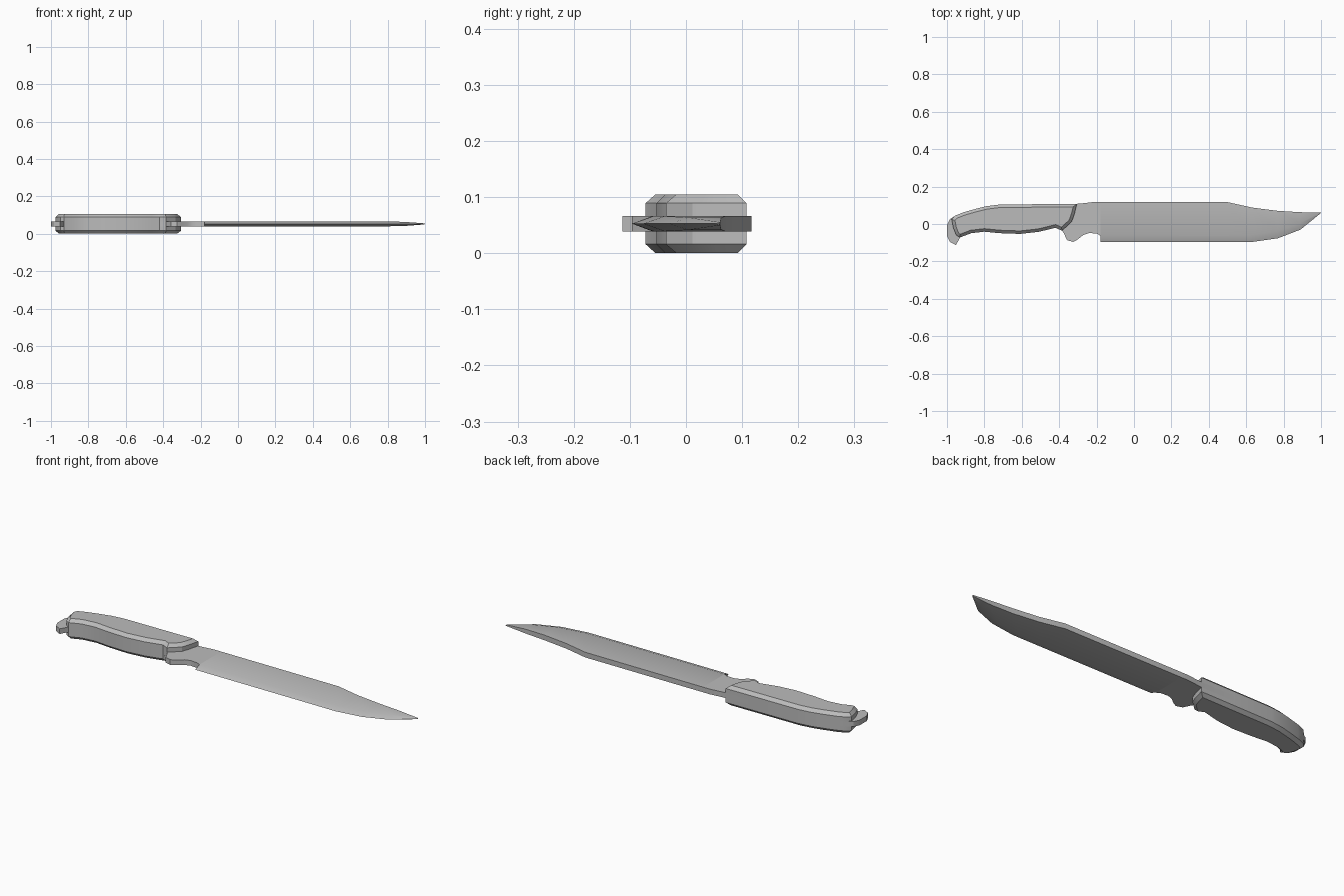
import bpy
import bmesh
import math

if "Cube" in bpy.data.objects:
    bpy.data.objects.remove(bpy.data.objects["Cube"], do_unlink=True)

MID, HALF = 0.0525, 0.0135      # centre height and half thickness of the steel
TOP, CHAMFER = 0.105, 0.016

steel = bpy.data.materials.new("plain grey")
steel.use_nodes = True
GREY = (0.5, 0.5, 0.5, 1)
steel.diffuse_color = GREY
steel.node_tree.nodes["Principled BSDF"].inputs["Base Color"].default_value = GREY


def finish(name, bm):
    bmesh.ops.recalc_face_normals(bm, faces=bm.faces)
    mesh = bpy.data.meshes.new(name)
    bm.to_mesh(mesh)
    bm.free()
    mesh.materials.append(steel)
    obj = bpy.data.objects.new(name, mesh)
    bpy.context.collection.objects.link(obj)
    bpy.ops.object.select_all(action="DESELECT")
    obj.select_set(True)
    bpy.context.view_layer.objects.active = obj
    bpy.ops.object.shade_smooth_by_angle(angle=math.radians(28))
    return obj


def slab(name, outline, z0, z1, chamfer=0.0):
    """Extrude an outline from z0 to z1, with an optional chamfer at z1."""
    bm = bmesh.new()
    sign = 1 if z1 > z0 else -1
    low = [bm.verts.new((x, y, z0)) for x, y in outline]
    high = [bm.verts.new((x, y, z1 - sign * chamfer)) for x, y in outline]
    bm.faces.new(low)
    cap = bm.faces.new(high)
    for i in range(len(low)):
        j = (i + 1) % len(low)
        bm.faces.new((low[i], low[j], high[j], high[i]))
    bmesh.ops.recalc_face_normals(bm, faces=bm.faces)
    if chamfer:
        bmesh.ops.inset_region(bm, faces=[cap], thickness=chamfer,
                               depth=0, use_even_offset=True)
        for v in cap.verts:
            v.co.z = z1
    return finish(name, bm)


# Handle edges, shared by the tang and both scales
back = [(-0.955, 0.045), (-0.91, 0.063), (-0.85, 0.08), (-0.79, 0.095),
        (-0.72, 0.104), (-0.5, 0.106), (-0.305, 0.108)]
belly = [(-0.42, -0.02), (-0.46, -0.03), (-0.51, -0.042), (-0.61, -0.053),
         (-0.72, -0.049), (-0.8, -0.041), (-0.87, -0.049), (-0.93, -0.072)]

# Grip scales on both sides, with an angled front end
front_end = [(-0.318, 0.055), (-0.333, 0.012), (-0.385, -0.036)]
rear_end = [(-0.95, -0.06), (-0.966, -0.02), (-0.975, 0.025)]
scale = back + front_end + belly + rear_end
slab("upper_grip_scale", scale, MID + HALF, TOP, CHAMFER)
slab("lower_grip_scale", scale, MID - HALF, 0, CHAMFER)

# Full tang with finger guard, choil and hooked pommel
choil = [(-0.28, 0.11), (-0.22, 0.117), (-0.18, 0.117), (-0.18, -0.062),
         (-0.2, -0.051), (-0.24, -0.048), (-0.27, -0.058), (-0.3, -0.082),
         (-0.325, -0.096), (-0.358, -0.086), (-0.375, -0.05), (-0.385, -0.034)]
pommel = [(-0.952, -0.113), (-0.985, -0.095), (-1, -0.065), (-1, -0.005),
          (-0.985, 0.025)]
slab("tang", back + choil + belly + pommel, MID - HALF, MID + HALF)

# Clip-point blade: x, spine y, bevel y, edge y, half thickness
stations = [(-0.18, 0.117, -0.06, -0.096, HALF),
            (0.5, 0.117, -0.06, -0.096, HALF),
            (0.63, 0.088, -0.058, -0.096, HALF),
            (0.77, 0.07, -0.038, -0.076, HALF),
            (0.89, 0.063, 0.005, -0.03, 0.011),
            (0.995, 0.061, 0.058, 0.055, 0.003)]
bm = bmesh.new()
rings = []
for x, spine, bevel, edge, t in stations:
    points = [(spine, t), (bevel, t), (edge, 0), (bevel, -t), (spine, -t)]
    rings.append([bm.verts.new((x, y, MID + z)) for y, z in points])
for a, b in zip(rings, rings[1:]):
    for i in range(5):
        j = (i + 1) % 5
        bm.faces.new((a[i], a[j], b[j], b[i]))
bm.faces.new(rings[0])
tip = bm.verts.new((1, 0.061, MID))
for i in range(5):
    bm.faces.new((rings[-1][i], rings[-1][(i + 1) % 5], tip))
finish("blade", bm)
